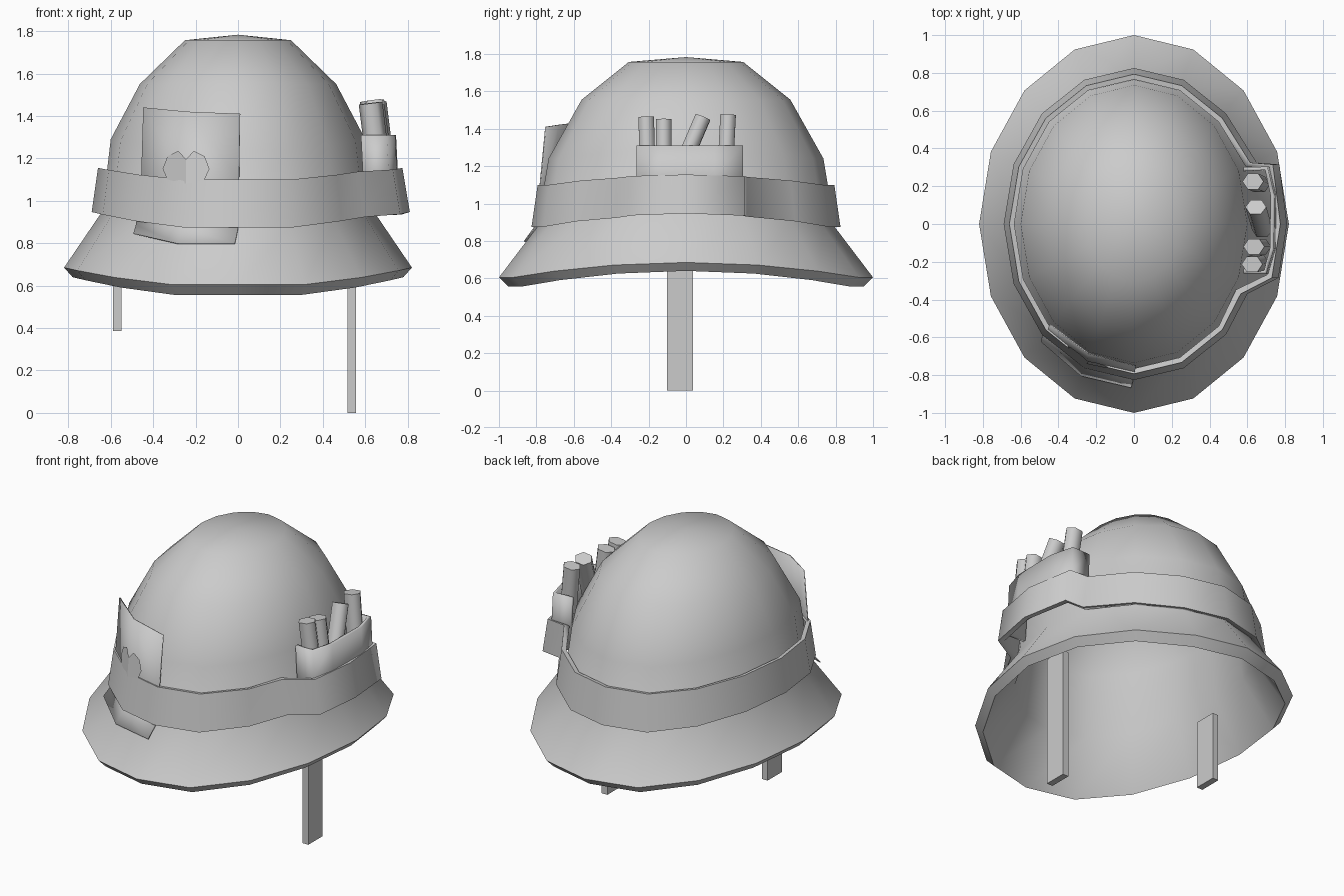
import bpy, math
from mathutils import Vector

if "Cube" in bpy.data.objects:
    bpy.data.objects.remove(bpy.data.objects["Cube"])

N = 16


def make(name, verts, faces, angle=40):
    me = bpy.data.meshes.new(name)
    me.from_pydata(verts, [], faces)
    ob = bpy.data.objects.new(name, me)
    bpy.context.collection.objects.link(ob)
    bpy.ops.object.select_all(action='DESELECT')
    ob.select_set(True)
    bpy.context.view_layer.objects.active = ob
    bpy.ops.object.mode_set(mode='EDIT')
    bpy.ops.mesh.select_all(action='SELECT')
    bpy.ops.mesh.normals_make_consistent(inside=False)
    bpy.ops.object.mode_set(mode='OBJECT')
    bpy.ops.object.shade_smooth_by_angle(angle=math.radians(angle))
    return ob


def loft(name, rings, closed=False, poles=(), angle=40):
    """Bridge rings of equal count; poles cap the first and last ring with a fan."""
    n = len(rings[0])
    verts = [p for r in rings for p in r]
    faces = []
    for i in range(len(rings) if closed else len(rings) - 1):
        a, b = i * n, (i + 1) % len(rings) * n
        faces += [(a + j, a + (j + 1) % n, b + (j + 1) % n, b + j) for j in range(n)]
    for base, pole in zip((0, (len(rings) - 1) * n), poles):
        verts.append(pole)
        faces += [(base + j, base + (j + 1) % n, len(verts) - 1) for j in range(n)]
    return make(name, verts, faces, angle)


def dip(c, z_side, z_front):
    return z_front + (z_side - z_front) * max(0, (c * c - .146) / .854)


def oval(rx, ry, z_side, z_front, steps=range(N)):
    """Sixteen-sided oval that dips towards the front and back."""
    pts = []
    for k in steps:
        a = 2 * math.pi * k / N
        c, s = math.cos(a), math.sin(a)
        pts.append((rx * c, ry * s, dip(c, z_side, z_front)))
    return pts


# Helmet shell: inner lining down to the rim, then up the outside
profile = [(.235, .288, 1.73, 1.73), (.44, .535, 1.535, 1.54), (.572, .705, 1.28, 1.23),
           (.606, .76, .93, .855), (.78, .95, .64, .556), (.82, 1.0, .685, .605),
           (.64, .795, .95, .875), (.60, .735, 1.29, 1.24), (.463, .558, 1.55, 1.555),
           (.25, .306, 1.757, 1.757)]
loft("helmet_shell", [oval(*p) for p in profile],
     poles=((0, 0, 1.755), (0, 0, 1.783)), angle=45)

# Helmet band, bulging outwards on the right around the pouch
bulge = [(.60, -.37), (.765, -.285), (.81, 0), (.77, .315), (.65, .325)]


def band_ring(rx, ry, zs, zf, dx, sy):
    ring = oval(rx, ry, zs, zf, range(2, 15))
    for x, y in bulge:
        c = x / math.hypot(x, y)
        ring.append((x - dx, y * sy, dip(c, zs, zf)))
    return ring


loft("helmet_band", [band_ring(.69, .826, .947, .875, 0, 1),
                     band_ring(.66, .793, 1.155, 1.10, .035, 1),
                     band_ring(.634, .765, 1.15, 1.095, .06, .94),
                     band_ring(.655, .793, .95, .88, .033, .94)], closed=True, angle=80)


def sheet(name, rows, thickness, angle=40):
    w = len(rows[0])
    verts = [p for r in rows for p in r]
    faces = [(i * w + j, i * w + j + 1, (i + 1) * w + j + 1, (i + 1) * w + j)
             for i in range(len(rows) - 1) for j in range(w - 1)]
    ob = make(name, verts, faces, angle)
    if thickness:
        mod = ob.modifiers.new("thickness", 'SOLIDIFY')
        mod.thickness = thickness
        mod.offset = 0
    return ob


# Pouch: a bent strip behind the band with end walls against the dome
plan = [(.58, -.25), (.695, -.255), (.73, -.13), (.734, .15), (.70, .295), (.58, .29)]
sheet("pouch", [[(x + lean, y, z) for x, y in plan]
                for z, lean in ((.98, .02), (1.15, .008), (1.31, 0))], .022, 80)

# Six-sided cartridges leaning in the pouch: top y, top z, bottom y, top x
for i, (y1, z1, y0, x1) in enumerate([(-.213, 1.46, -.205, .625), (-.12, 1.447, -.12, .635),
                                      (.09, 1.46, -.03, .645), (.225, 1.472, .21, .63)]):
    top, bot = Vector((x1, y1, z1)), Vector((x1 + .035, y0, 1.18))
    axis = (top - bot).normalized()
    u = axis.cross(Vector((0, 1, 0))).normalized()
    v = axis.cross(u)
    rings = [[p + .056 * math.cos(k * math.pi / 3) * u + .048 * math.sin(k * math.pi / 3) * v
              for k in range(6)] for p in (bot, top)]
    loft(f"cartridge_{i + 1}", rings, poles=(bot, top), angle=70)

# Folded card tucked behind the band
card = [[(-.445, -.53, 1.44), (-.24, -.685, 1.42), (.01, -.75, 1.41)],
        [(-.455, -.555, 1.10), (-.25, -.722, 1.10), (.005, -.78, 1.10)],
        [(-.48, -.575, .885), (-.265, -.752, .87), (0, -.812, .87)],
        [(-.492, -.622, .845), (-.28, -.803, .797), (-.015, -.865, .797)]]
sheet("card", card, .006)


# Heart pip lying on the card, one half on each side of the fold
def on_card(x, z):
    t = (1.42 - z) / .32
    s = x + .24 + .01 * t
    return (x, -.685 - .037 * t - .016 + (-.82 * s if s < 0 else -.24 * s), z)


half = [(0, 1.195), (.04, 1.235), (.09, 1.21), (.112, 1.15), (.09, 1.10), (0, 1.08)]
half = [(x - .005, z) if x else (x, z) for x, z in half]
verts, faces = [], []
for side in (-1, 1):
    faces.append(tuple(range(len(verts), len(verts) + len(half))))
    verts += [on_card(-.245 + side * x * 1.03, z) for x, z in half]
make("card_pip", verts, faces)

# Chin straps: x centre, bottom
for name, x, z0 in (("chin_strap_left", -.57, .385), ("chin_strap_right", .537, 0)):
    rect = [(x + a * .02, -.032 + b * .07) for a, b in ((-1, -1), (1, -1), (1, 1), (-1, 1))]
    loft(name, [[(px, py, z) for px, py in rect] for z in (z0, .81)],
         poles=((x, -.032, z0), (x, -.032, .81)))
